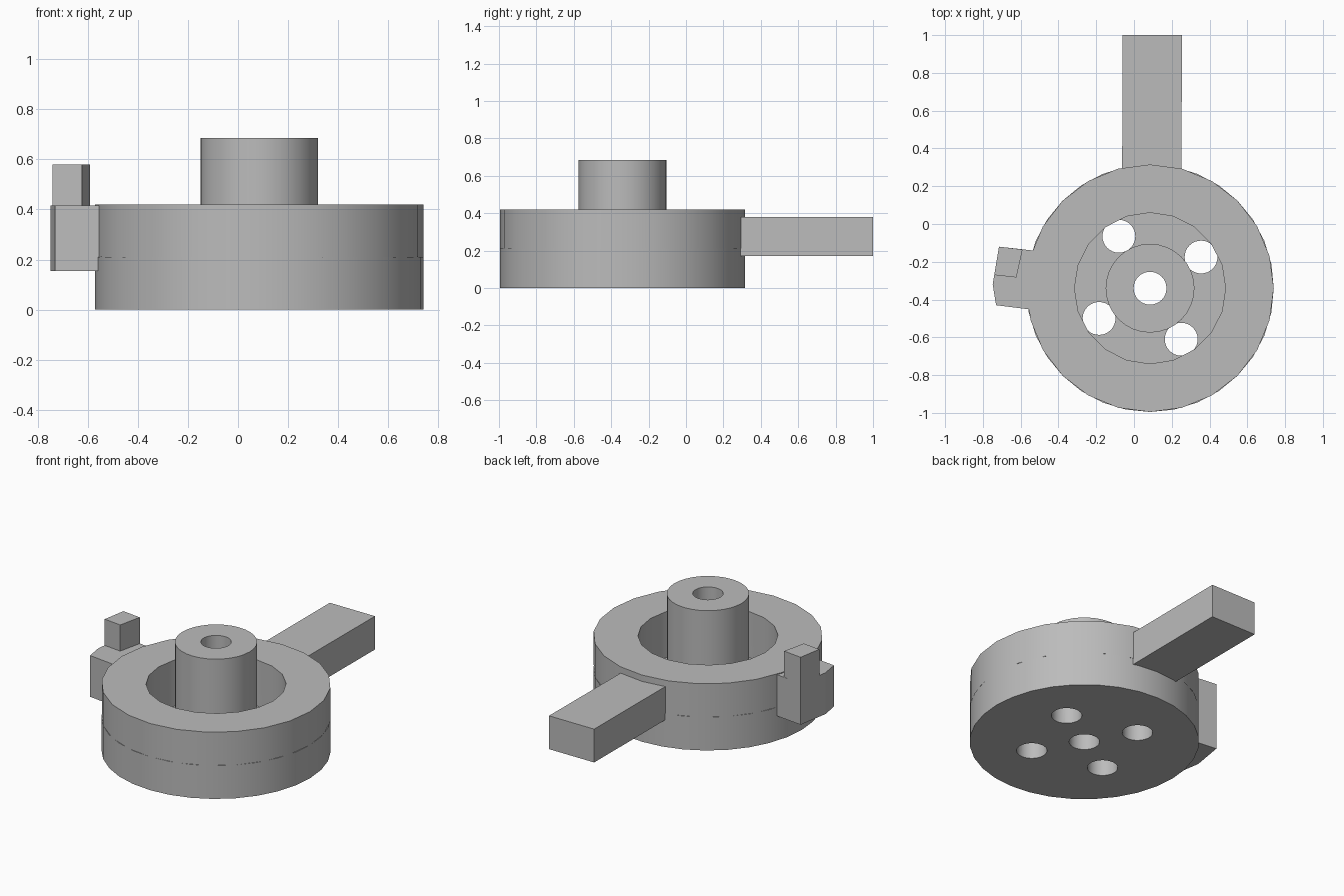
import bpy, bmesh, math
from mathutils import Matrix, Vector

cube = bpy.data.objects.get("Cube")
if cube:
    bpy.data.objects.remove(cube, do_unlink=True)

CENTRE = Vector((0.085, -0.34, 0))
FLOOR = 0.13
SEAM = 0.21

grey = bpy.data.materials.new("plain_grey")
grey.use_nodes = True
grey.diffuse_color = (0.5, 0.5, 0.5, 1)
grey.node_tree.nodes["Principled BSDF"].inputs["Base Color"].default_value = (0.5, 0.5, 0.5, 1)


def make_object(name, bm):
    bmesh.ops.recalc_face_normals(bm, faces=bm.faces)
    mesh = bpy.data.meshes.new(name)
    bm.to_mesh(mesh)
    bm.free()
    mesh.materials.append(grey)
    obj = bpy.data.objects.new(name, mesh)
    bpy.context.collection.objects.link(obj)
    return obj


def prism(name, outline, z0, z1):
    """Extrude an outline of (x, y) points from z0 to z1."""
    bm = bmesh.new()
    face = bm.faces.new([bm.verts.new((x, y, z0)) for x, y in outline])
    top = bmesh.ops.extrude_face_region(bm, geom=[face])["geom"]
    verts = [v for v in top if isinstance(v, bmesh.types.BMVert)]
    bmesh.ops.translate(bm, verts=verts, vec=(0, 0, z1 - z0))
    return make_object(name, bm)


def cylinder(name, radius, z0, z1, sides, offset=(0, 0)):
    cx, cy = CENTRE.x + offset[0], CENTRE.y + offset[1]
    step = math.tau / sides
    pts = [(cx + radius * math.sin(i * step), cy + radius * math.cos(i * step))
           for i in range(sides)]
    return prism(name, pts, z0, z1)


def cut(obj, cutters):
    for c in cutters:
        c.hide_render = True
        c.hide_set(True)
        mod = obj.modifiers.new("cut", "BOOLEAN")
        mod.operation = "DIFFERENCE"
        mod.solver = "EXACT"
        mod.object = c
    bpy.context.view_layer.objects.active = obj
    for mod in list(obj.modifiers):
        bpy.ops.object.modifier_apply(modifier=mod.name)


# Round body: lower cup, upper ring and central hub
base_cup = cylinder("base_cup", 0.655, 0, SEAM, 32)
upper_ring = cylinder("upper_ring", 0.655, SEAM, 0.42, 24)
hub = cylinder("hub", 0.235, FLOOR, 0.685, 32)

# Recess, shaft bore and four floor holes
recess = cylinder("recess_cutter", 0.40, FLOOR, 0.6, 20)
bore = cylinder("bore_cutter", 0.087, -0.2, 1, 32)
holes = [cylinder("floor_hole_cutter", 0.087, -0.2, 0.3, 32, p)
         for p in ((-0.165, 0.275), (0.27, 0.165), (-0.27, -0.16), (0.165, -0.27))]
cut(base_cup, [recess, bore] + holes)
cut(upper_ring, [recess])
cut(hub, [bore])
for helper in [recess, bore] + holes:
    bpy.data.objects.remove(helper, do_unlink=True)

# Long arm at the back
arm = prism("arm", [(-0.063, 0.2), (0.25, 0.2), (0.255, 1), (-0.06, 1)], 0.17, 0.38)

# Side lug with an upright post on its outer rear corner
lug = prism("side_lug", [(-0.45, -0.15), (-0.715, -0.12), (-0.748, -0.32),
                         (-0.73, -0.43), (-0.45, -0.465)], 0.155, 0.415)
post = prism("lug_post", [(-0.59, -0.135), (-0.715, -0.12), (-0.74, -0.27),
                          (-0.623, -0.283)], 0.415, 0.58)

# Smooth the round walls, keep the rims sharp
bpy.ops.object.select_all(action="DESELECT")
for obj in (base_cup, upper_ring, hub):
    obj.select_set(True)
    bpy.context.view_layer.objects.active = obj
bpy.ops.object.shade_smooth_by_angle(angle=math.radians(30))
